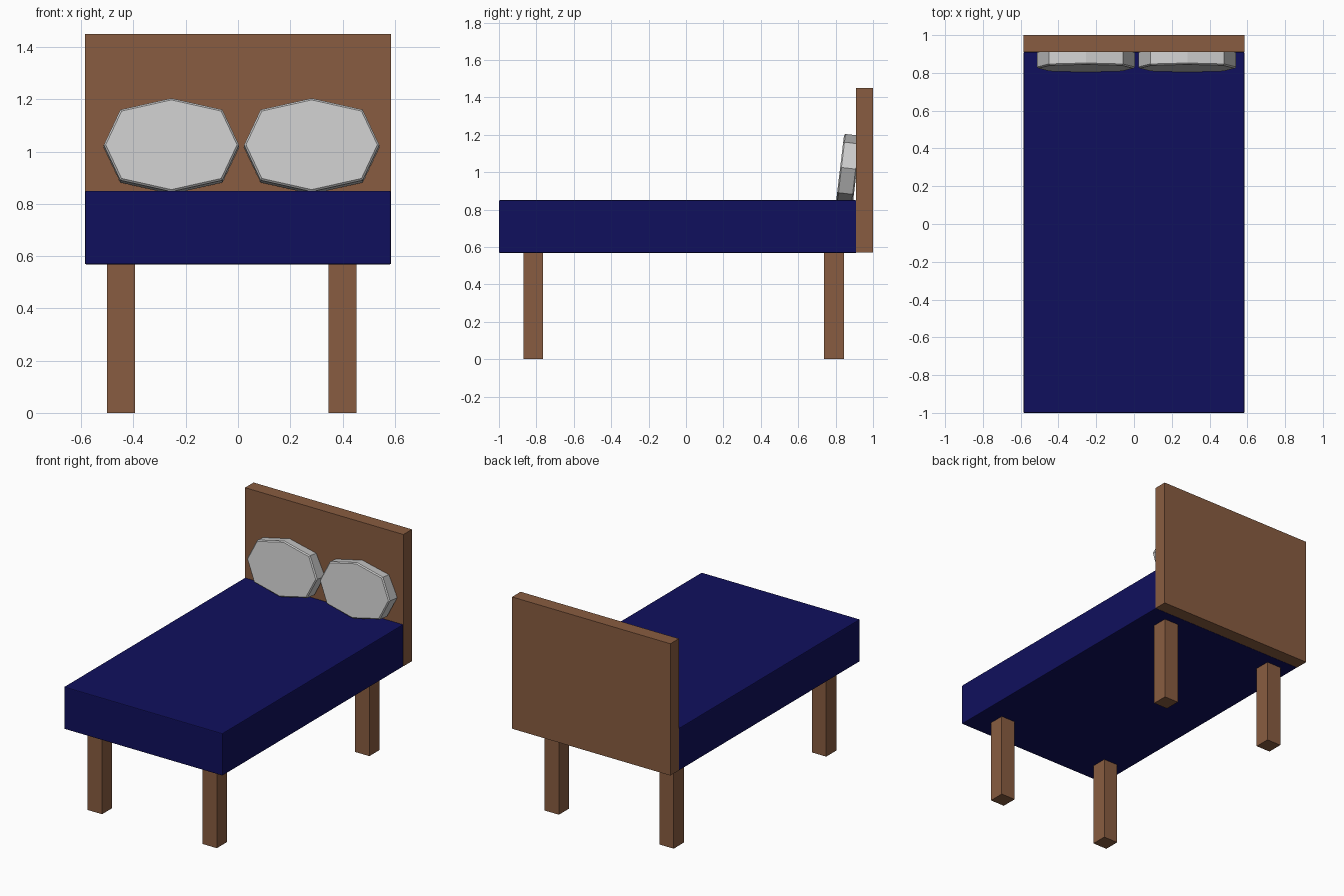
import bpy, bmesh, math
from mathutils import Matrix

if "Cube" in bpy.data.objects:
    bpy.data.objects.remove(bpy.data.objects["Cube"])


def material(name, color):
    m = bpy.data.materials.new(name)
    m.diffuse_color = (*color, 1)
    m.use_nodes = True
    m.node_tree.nodes["Principled BSDF"].inputs["Base Color"].default_value = m.diffuse_color
    return m


wood = material("brown_wood", (0.25, 0.108, 0.052))
blue = material("navy_fabric", (0.005, 0.005, 0.11))


def finish(name, bm, mat=None, bevel=0.0, segments=1):
    bmesh.ops.recalc_face_normals(bm, faces=bm.faces[:])
    mesh = bpy.data.meshes.new(name)
    bm.to_mesh(mesh)
    bm.free()
    obj = bpy.data.objects.new(name, mesh)
    bpy.context.collection.objects.link(obj)
    if mat:
        mesh.materials.append(mat)
    if bevel:
        mod = obj.modifiers.new("soft_edge", 'BEVEL')
        mod.width = bevel
        mod.segments = segments
        mod.limit_method = 'ANGLE'
        mod.angle_limit = math.radians(60)
    return obj


def box(name, lo, hi, mat, bevel=0.0, segments=1):
    bm = bmesh.new()
    size = [b - a for a, b in zip(lo, hi)]
    mid = [(a + b) / 2 for a, b in zip(lo, hi)]
    bmesh.ops.create_cube(bm, size=1, matrix=Matrix.Translation(mid) @ Matrix.Diagonal((*size, 1)))
    return finish(name, bm, mat, bevel, segments)


def pillow(name, x):
    # Eight-sided cushion leaning back against the headboard
    w, h, t = 0.259, 0.18, 0.045
    outline = [(1, 0), (.755, .755), (0, 1), (-.755, .755),
               (-1, 0), (-.755, -.755), (0, -1), (.755, -.755)]
    bm = bmesh.new()
    front = [bm.verts.new((w * u, -t, h * v)) for u, v in outline]
    face = bm.faces.new(front)
    new = bmesh.ops.extrude_face_region(bm, geom=[face])["geom"]
    bmesh.ops.translate(bm, vec=(0, 2 * t, 0),
                        verts=[g for g in new if isinstance(g, bmesh.types.BMVert)])
    if not face.is_valid or len(bm.faces) < 10:
        bm.faces.new(front)
    obj = finish(name, bm, None, 0.007)
    obj.location = (x, 0.869, 1.021)
    obj.rotation_euler.x = math.radians(-6.8)
    return obj


# Headboard and mattress
box("headboard", (-0.585, 0.91, 0.57), (0.585, 1.0, 1.45), wood)
box("mattress", (-0.585, -1.0, 0.568), (0.585, 0.91, 0.85), blue, 0.005, 2)

# Four square legs
for side, x in (("left", -0.448), ("right", 0.4)):
    for end, y in (("front", -0.817), ("back", 0.792)):
        box(f"{end}_{side}_leg", (x - 0.053, y - 0.053, 0), (x + 0.053, y + 0.053, 0.575), wood)

# Two pillows
pillow("left_pillow", -0.255)
pillow("right_pillow", 0.282)
